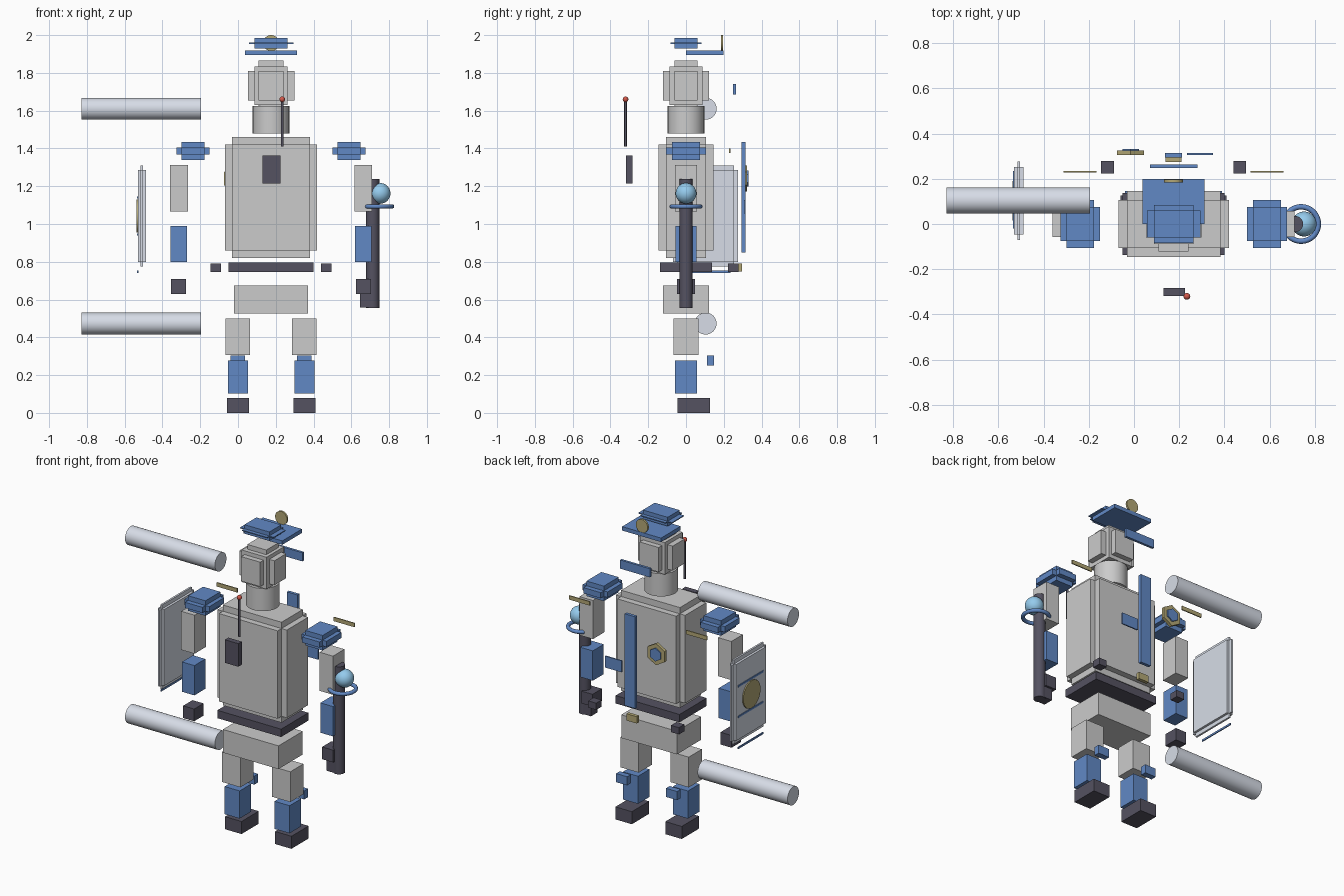
import bpy, bmesh, math
from mathutils import Matrix, Vector

if "Cube" in bpy.data.objects:
    bpy.data.objects.remove(bpy.data.objects["Cube"])


def mat(name, rgb):
    m = bpy.data.materials.new(name)
    m.diffuse_color = (*rgb, 1)
    m.use_nodes = True
    m.node_tree.nodes["Principled BSDF"].inputs["Base Color"].default_value = m.diffuse_color
    return m


BLUE = mat("blue", (0.12, 0.25, 0.56))
DARK = mat("dark", (0.09, 0.085, 0.12))
GOLD = mat("gold", (0.45, 0.39, 0.18))
SKY = mat("sky_blue", (0.3, 0.6, 0.85))
RED = mat("red", (0.65, 0.1, 0.07))
PALE = mat("pale", (0.68, 0.72, 0.8))
CX = 0.175  # centre line of the body


def finish(name, bm, material=None, smooth=False):
    me = bpy.data.meshes.new(name)
    bm.to_mesh(me)
    bm.free()
    ob = bpy.data.objects.new(name, me)
    bpy.context.collection.objects.link(ob)
    if material:
        me.materials.append(material)
    if smooth:
        bpy.context.view_layer.objects.active = ob
        ob.select_set(True)
        bpy.ops.object.shade_smooth_by_angle(angle=math.radians(40))
        ob.select_set(False)
    return ob


def slab(bm, c, h):
    bmesh.ops.create_cube(bm, size=2, matrix=Matrix.Translation(c) @ Matrix.Diagonal((*h, 1)))


def box(name, x, y, z, material=None):
    """Box from its (low, high) range on each axis."""
    bm = bmesh.new()
    slab(bm, [sum(r) / 2 for r in (x, y, z)], [(r[1] - r[0]) / 2 for r in (x, y, z)])
    return finish(name, bm, material)


def stepped(name, c, outer, inner, material=None, core=None):
    """Box with notched edges: one slab reaching out along each axis."""
    bm = bmesh.new()
    for a in range(3):
        h = list(inner)
        h[a] = outer[a]
        slab(bm, c, h)
    if core:
        slab(bm, c, core)
    return finish(name, bm, material)


def cyl(name, c, r, length, axis, material=None, sides=32, spin=0):
    bm = bmesh.new()
    rot = {'x': Matrix.Rotation(math.pi / 2, 4, 'Y'),
           'y': Matrix.Rotation(math.pi / 2, 4, 'X'), 'z': Matrix()}[axis]
    bmesh.ops.create_cone(bm, cap_ends=True, segments=sides, radius1=r, radius2=r, depth=length,
                          matrix=Matrix.Translation(c) @ rot @ Matrix.Rotation(spin, 4, 'Z'))
    return finish(name, bm, material, sides > 8)


def ball(name, c, r, material, seg=24):
    bm = bmesh.new()
    bmesh.ops.create_uvsphere(bm, u_segments=seg, v_segments=seg // 2, radius=r,
                              matrix=Matrix.Translation(c))
    return finish(name, bm, material, True)


# Head, neck and cap
stepped("head", (CX, 0, 1.733), (0.123, 0.122, 0.132), (0.067, 0.06, 0.078),
        core=(0.0875, 0.088, 0.102))
cyl("neck", (CX, 0, 1.552), 0.097, 0.145, 'z')
stepped("cap", (CX, 0, 1.957), (0.118, 0.083, 0.0285), (0.0875, 0.06, 0.003), BLUE,
        core=(0.0875, 0.06, 0.0285))
box("cap_brim", (CX - 0.137, CX + 0.137), (0.0, 0.198), (1.894, 1.919), BLUE)
cyl("cap_badge", (CX, 0.19, 1.958), 0.042, 0.012, 'y', GOLD)
box("visor", (CX - 0.105, CX + 0.105), (0.248, 0.264), (1.685, 1.74), BLUE)

# Torso, belt and hips
stepped("torso", (CX, 0, 1.14), (0.244, 0.146, 0.32), (0.207, 0.107, 0.28))
box("belt", (CX - 0.225, CX + 0.225), (-0.137, 0.137), (0.745, 0.795), DARK)
box("belt_buckle", (CX - 0.036, CX + 0.036), (0.275, 0.297), (0.748, 0.791), GOLD)
box("hips", (CX - 0.196, CX + 0.196), (-0.122, 0.122), (0.527, 0.675))

# Chest trim and hexagonal badge
box("chest_strip", (CX - 0.037, CX + 0.037), (0.295, 0.315), (0.85, 1.435), BLUE)
box("name_tab", (0.235, 0.35), (0.306, 0.314), (1.055, 1.128), BLUE)
cyl("chest_badge", (-0.015, 0.314, 1.24), 0.069, 0.02, 'y', GOLD, 6, math.pi / 6 * 0)
cyl("chest_badge_centre", (-0.015, 0.326, 1.24), 0.042, 0.012, 'y', BLUE, 6)

# Radio pack with antenna
box("radio", (0.13, 0.225), (-0.318, -0.283), (1.215, 1.362), DARK)
cyl("antenna", (0.234, -0.32, 1.535), 0.007, 0.25, 'z', DARK, 12)
ball("antenna_tip", (0.234, -0.32, 1.66), 0.015, RED, 16)

# Limbs, mirrored about the body centre line
for side, s in (("left", -1), ("right", 1)):
    def limb(part, dx, hx, y, z, material=None):
        x = CX + s * dx
        return box(f"{side}_{part}", (x - hx, x + hx), y, z, material)

    stepped(f"{side}_shoulder", (CX + s * 0.413, 0, 1.387), (0.088, 0.106, 0.048),
            (0.061, 0.075, 0.018), BLUE)
    limb("epaulette", 0.413, 0.073, (0.228, 0.235), (1.375, 1.4), GOLD)
    limb("upper_arm", 0.488, 0.047, (-0.058, 0.058), (1.067, 1.313))
    limb("forearm", 0.488, 0.044, (-0.055, 0.055), (0.8, 0.99), BLUE)
    limb("hand", 0.49, 0.039, (-0.047, 0.047), (0.63, 0.708), DARK)
    limb("belt_pouch", 0.292, 0.028, (0.223, 0.278), (0.747, 0.79), DARK)
    limb("thigh", 0.176, 0.064, (-0.066, 0.066), (0.307, 0.5))
    limb("knee_pad", 0.176, 0.039, (0.11, 0.147), (0.25, 0.305), BLUE)
    limb("shin", 0.176, 0.053, (-0.058, 0.058), (0.102, 0.278), BLUE)
    limb("foot", 0.176, 0.058, (-0.046, 0.127), (0, 0.08), DARK)

# Baton with its grip, glowing ball and ring
cyl("baton", (0.713, 0, 0.897), 0.035, 0.685, 'z', DARK)
box("baton_grip", (0.647, 0.705), (-0.033, 0.033), (0.557, 0.635), DARK)
ball("baton_ball", (0.752, 0, 1.162), 0.055, SKY, 32)
bpy.ops.mesh.primitive_torus_add(location=(0.739, 0, 1.093), major_radius=0.076, minor_radius=0.012,
                                 major_segments=40, minor_segments=10)
ring = bpy.context.object
ring.name = "baton_ring"
ring.data.materials.append(BLUE)
bpy.ops.object.shade_smooth_by_angle(angle=math.radians(40))

# Shield with stripes and round emblem
stepped("shield", (-0.509, 0.103, 1.042), (0.021, 0.173, 0.268), (0.006, 0.15, 0.243), PALE)
cyl("shield_emblem", (-0.533, 0.103, 1.042), 0.087, 0.008, 'x', GOLD)
for i, z in enumerate((0.747, 0.945, 1.14)):
    box(f"shield_stripe_{i + 1}", (-0.534, -0.528), (-0.02, 0.235), (z - 0.006, z + 0.006), BLUE)

# Floating horizontal tubes
for name, z in (("upper_tube", 1.61), ("lower_tube", 0.473)):
    cyl(name, (-0.512, 0.104, z), 0.058, 0.634, 'x', PALE)
